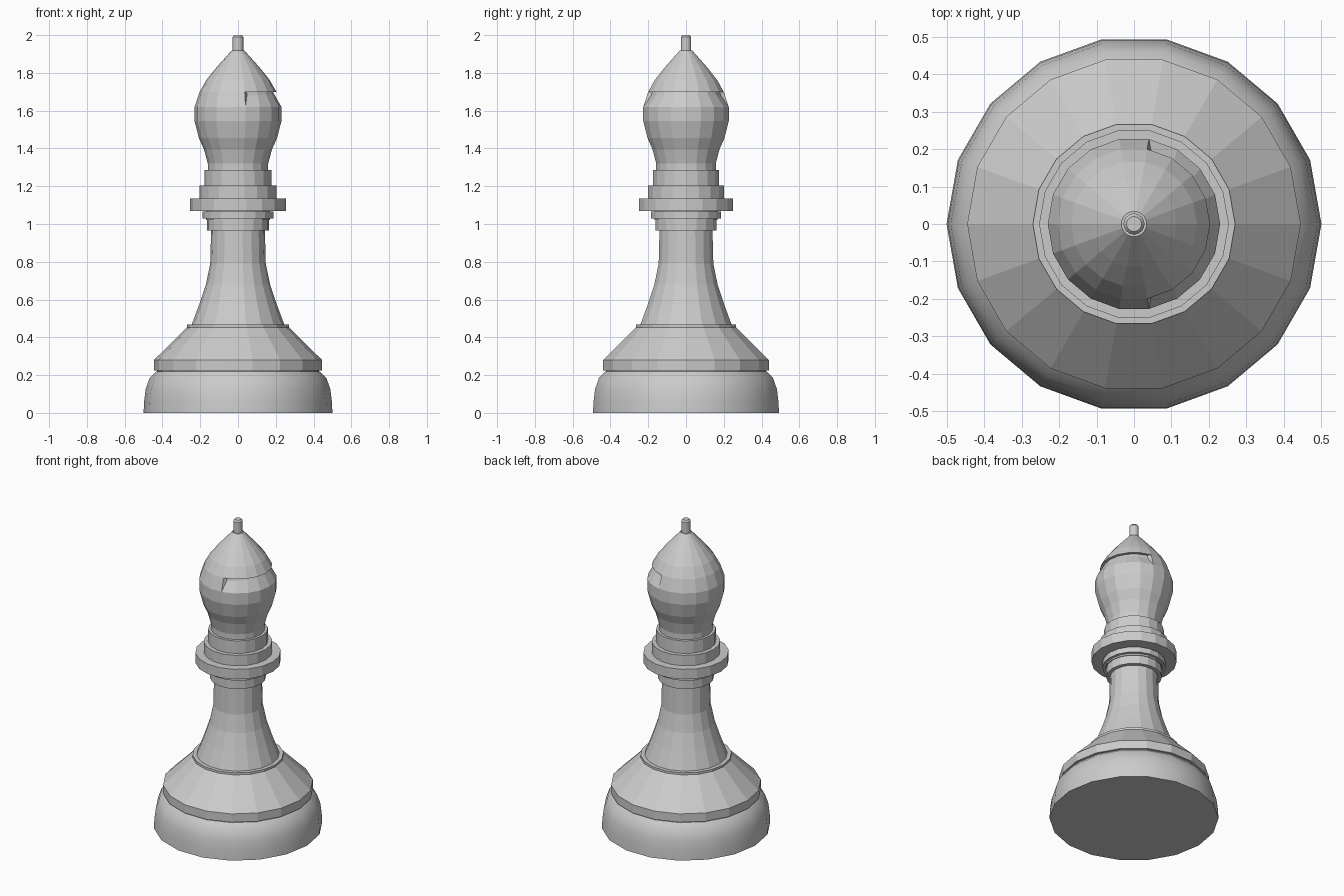
import bpy, bmesh
from math import cos, sin, radians, pi

cube = bpy.data.objects.get("Cube")
if cube:
    bpy.data.objects.remove(cube, do_unlink=True)

SIDES = 18


def point(r, z, angle):
    return (r * cos(angle), r * sin(angle), z)


def lathe(name, profile, smooth=False, edit=None):
    """Spin an (r, z) profile, listed from bottom to top, into a capped solid."""
    bm = bmesh.new()
    rings = [[bm.verts.new(point(r, z, 2 * pi * i / SIDES)) for i in range(SIDES)]
             for r, z in profile]
    for low, high in zip(rings, rings[1:]):
        for i in range(SIDES):
            j = (i + 1) % SIDES
            bm.faces.new((low[i], low[j], high[j], high[i]))
    bm.faces.new(rings[0][::-1])
    bm.faces.new(rings[-1])
    if edit:
        edit(bm, rings)
    mesh = bpy.data.meshes.new(name)
    bm.to_mesh(mesh)
    bm.free()
    obj = bpy.data.objects.new(name, mesh)
    bpy.context.collection.objects.link(obj)
    if smooth:
        bpy.ops.object.select_all(action='DESELECT')
        obj.select_set(True)
        bpy.context.view_layer.objects.active = obj
        bpy.ops.object.shade_smooth_by_angle(angle=radians(40))
    return obj


def cut_slot(bm, rings):
    """Fold one half of a band inwards to leave a slot with a ceiling."""
    low, high = rings[SLOT], rings[SLOT + 1]
    top_z = high[0].co.z
    steps = range(-4, 5)
    for i in steps[:-1]:
        bm.faces.remove(next(f for f in low[i].link_faces
                             if {low[i + 1], high[i], high[i + 1]} <= set(f.verts)))
    floor, roof = [], []
    for i in steps:
        angle = radians(i * 18.9)
        floor.append(bm.verts.new(point(0.19, 1.675 + 0.015 * cos(angle), angle)))
        roof.append(bm.verts.new(point(0.185, top_z, angle)))
    for k, i in enumerate(steps[:-1]):
        bm.faces.new((low[i], low[i + 1], floor[k + 1], floor[k]))
        bm.faces.new((floor[k], floor[k + 1], roof[k + 1], roof[k]))
        bm.faces.new((roof[k], roof[k + 1], high[i + 1], high[i]))
    # End walls of the slot
    bm.faces.new((low[-4], floor[0], roof[0], high[-4]))
    bm.faces.new((low[4], high[4], roof[-1], floor[-1]))
    bmesh.ops.recalc_face_normals(bm, faces=bm.faces)


# Foot
lathe("base", [(0.5, 0), (0.497, 0.06), (0.489, 0.125), (0.468, 0.185), (0.435, 0.218)],
      smooth=True)
lathe("skirt", [(0.43, 0.2), (0.43, 0.225), (0.445, 0.225), (0.445, 0.28), (0.27, 0.453),
                (0.27, 0.467), (0.25, 0.467)])

# Stem
lathe("stem", [(0.248, 0.46), (0.205, 0.575), (0.17, 0.68), (0.147, 0.79), (0.142, 0.98)])

# Stacked collar rings: radius, bottom, top
for name, r, bottom, top in (("lower_ring", 0.165, 0.965, 1.03),
                             ("under_collar_ring", 0.187, 1.03, 1.065),
                             ("collar", 0.253, 1.07, 1.135),
                             ("upper_ring", 0.203, 1.135, 1.203),
                             ("neck_ring", 0.177, 1.2, 1.285)):
    lathe(name, [(r, bottom), (r, top)])
lathe("collar_core", [(0.17, 1.02), (0.17, 1.15)])

# Head with its slot
SLOT = 5
lathe("head", [(0.16, 1.27), (0.16, 1.32), (0.18, 1.395), (0.207, 1.455), (0.23, 1.545),
               (0.23, 1.62), (0.203, 1.7), (0.168, 1.762), (0.115, 1.828), (0.034, 1.918)],
      edit=cut_slot)

# Finial pin
lathe("finial", [(0.028, 1.9), (0.028, 1.99), (0.02, 2.0)])
